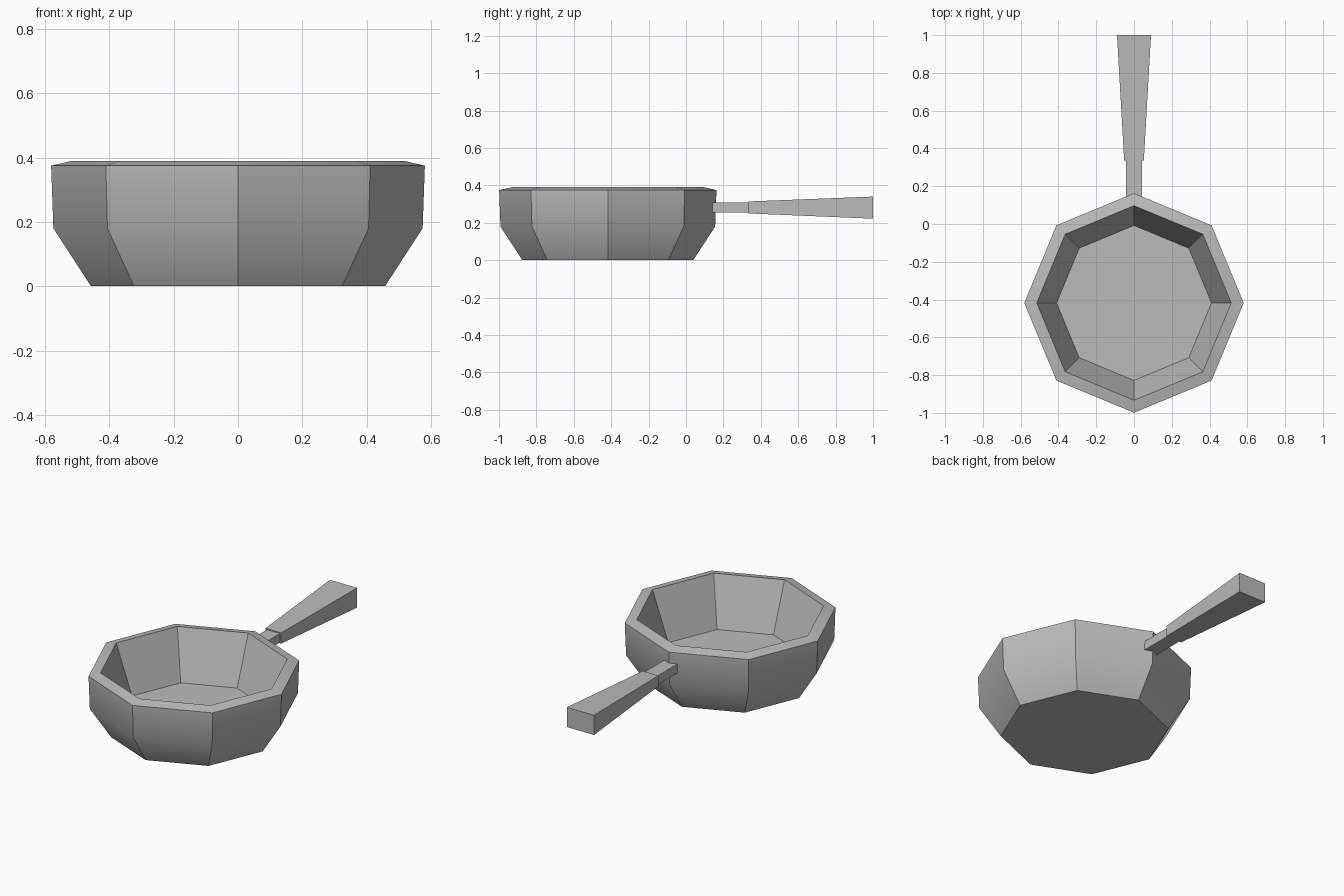
import bpy, bmesh, math

cube = bpy.data.objects.get("Cube")
if cube:
    bpy.data.objects.remove(cube, do_unlink=True)

grey = bpy.data.materials.new("metal_grey")
grey.use_nodes = True
grey.diffuse_color = (0.5, 0.5, 0.5, 1)
grey.node_tree.nodes["Principled BSDF"].inputs["Base Color"].default_value = (0.5, 0.5, 0.5, 1)


def loft(name, sections):
    """Skin a row of matching closed sections and cap both ends."""
    bm = bmesh.new()
    rings = [[bm.verts.new(p) for p in s] for s in sections]
    n = len(rings[0])
    for a, b in zip(rings, rings[1:]):
        for i in range(n):
            j = (i + 1) % n
            bm.faces.new((a[i], a[j], b[j], b[i]))
    bm.faces.new(rings[0][::-1])
    bm.faces.new(rings[-1])
    bmesh.ops.recalc_face_normals(bm, faces=bm.faces)
    mesh = bpy.data.meshes.new(name)
    bm.to_mesh(mesh)
    bm.free()
    mesh.materials.append(grey)
    obj = bpy.data.objects.new(name, mesh)
    bpy.context.collection.objects.link(obj)
    return obj


def octagon(r, z, cy=-0.418):
    return [(r * math.cos(i * math.pi / 4), cy + r * math.sin(i * math.pi / 4), z)
            for i in range(8)]


def rectangle(y, half_width, low, high):
    return [(-half_width, y, low), (half_width, y, low),
            (half_width, y, high), (-half_width, y, high)]


# Bowl: outer wall, sloped rim, inner wall and inner floor
profile = [(0.457, 0), (0.574, 0.18), (0.581, 0.375), (0.515, 0.39), (0.41, 0.1)]
bowl = loft("bowl", [octagon(r, z) for r, z in profile])
bpy.ops.object.select_all(action='DESELECT')
bowl.select_set(True)
bpy.context.view_layer.objects.active = bowl
bpy.ops.object.shade_smooth_by_angle(angle=math.radians(33))

# Handle: narrow neck and flaring grip
loft("handle_neck", [rectangle(0.142, 0.043, 0.254, 0.308),
                     rectangle(0.34, 0.043, 0.254, 0.308)])
loft("handle_grip", [rectangle(0.335, 0.052, 0.25, 0.314),
                     rectangle(1.0, 0.09, 0.222, 0.34)])
